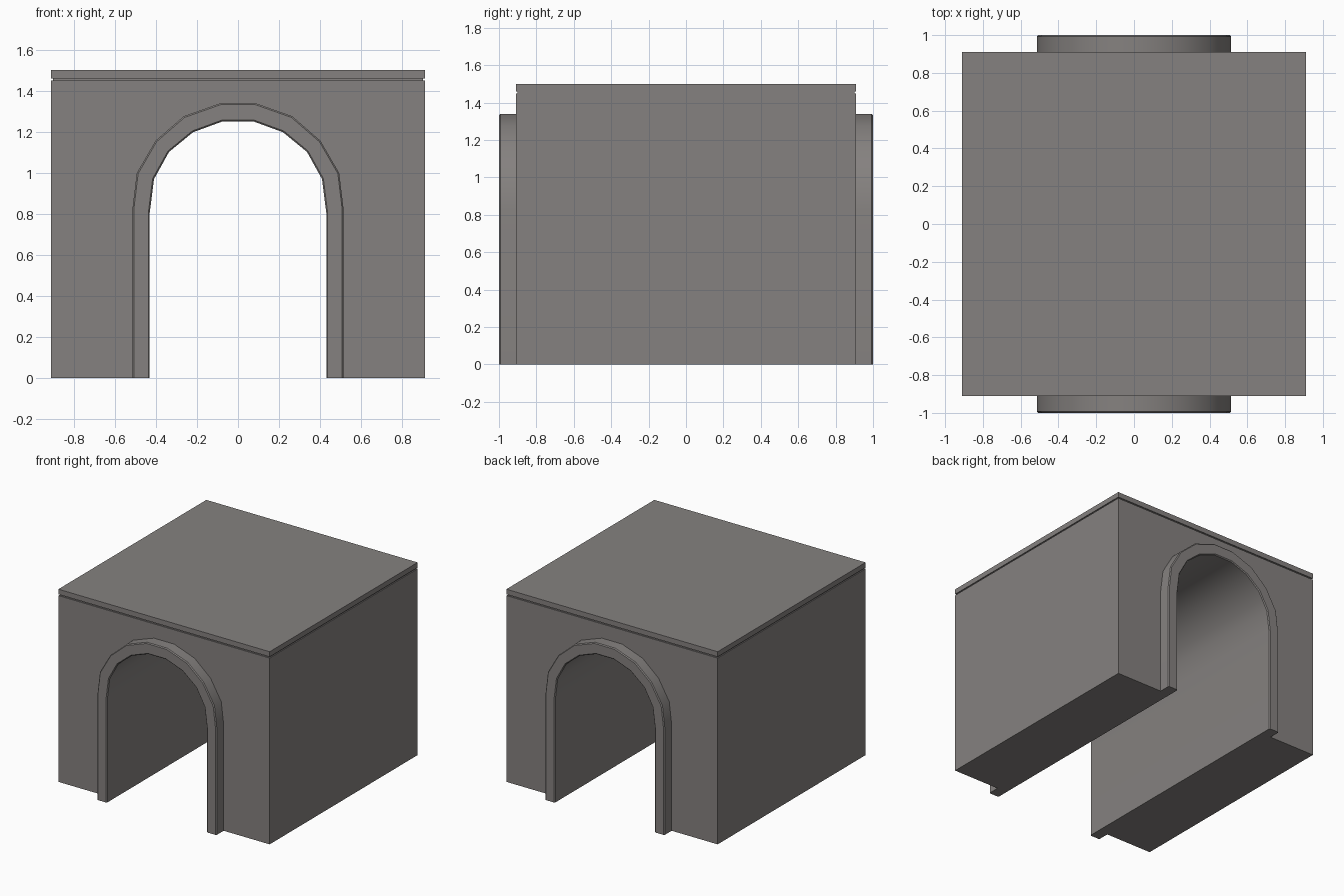
import bpy, bmesh, math

if "Cube" in bpy.data.objects:
    bpy.data.objects.remove(bpy.data.objects["Cube"])

stone = bpy.data.materials.new("warm_grey_stone")
stone.diffuse_color = (0.235, 0.221, 0.214, 1)
stone.use_nodes = True
stone.node_tree.nodes["Principled BSDF"].inputs["Base Color"].default_value = stone.diffuse_color

H = 0.91          # half width of the square block
BODY_TOP, CAP_BOTTOM, TOP = 1.45, 1.46, 1.5


def mirrored(half):
    """Right half of an arch, foot to crown, completed to the left foot."""
    return half + [(-x, z) for x, z in reversed(half)]


INNER = mirrored([(0.43, 0), (0.43, 0.805), (0.409, 0.97), (0.336, 1.102),
                  (0.219, 1.198), (0.077, 1.25)])
OUTER = mirrored([(0.514, 0), (0.514, 0.825), (0.493, 0.999), (0.402, 1.156),
                  (0.264, 1.276), (0.087, 1.339)])


def finish(name, bm, smooth=True):
    bmesh.ops.recalc_face_normals(bm, faces=bm.faces)
    mesh = bpy.data.meshes.new(name)
    bm.to_mesh(mesh)
    bm.free()
    mesh.materials.append(stone)
    ob = bpy.data.objects.new(name, mesh)
    bpy.context.collection.objects.link(ob)
    if smooth:
        bpy.ops.object.select_all(action='DESELECT')
        ob.select_set(True)
        bpy.context.view_layer.objects.active = ob
        bpy.ops.object.shade_smooth_by_angle(angle=math.radians(32))
    return ob


def box(name, half, z0, z1):
    bm = bmesh.new()
    bmesh.ops.create_cube(bm, size=1)
    for v in bm.verts:
        v.co = (v.co.x * 2 * half, v.co.y * 2 * half,
                z0 + (v.co.z + 0.5) * (z1 - z0))
    return finish(name, bm, False)


# Block with the tunnel running front to back
bm = bmesh.new()
outline = INNER + [(-H, 0), (-H, BODY_TOP), (H, BODY_TOP), (H, 0)]
face = bm.faces.new([bm.verts.new((x, -H, z)) for x, z in outline])
ext = bmesh.ops.extrude_face_region(bm, geom=[face], use_keep_orig=True)
for v in ext["geom"]:
    if isinstance(v, bmesh.types.BMVert):
        v.co.y = H
bmesh.ops.triangulate(bm, faces=[f for f in bm.faces if len(f.verts) > 4])
finish("tunnel_block", bm)

# Recessed groove and roof slab
box("roof_groove", H - 0.008, BODY_TOP, CAP_BOTTOM)
box("roof_slab", H, CAP_BOTTOM, TOP)

# Arch trim on both ends: (position across the band, depth) cross-section
SECTION = [(0, H), (0, 0.993), (0.08, 1.0), (0.92, 1.0), (1, 0.993), (1, H)]
for name, side in (("front_arch_trim", -1), ("back_arch_trim", 1)):
    bm = bmesh.new()
    rings = []
    for (xi, zi), (xo, zo) in zip(INNER, OUTER):
        rings.append([bm.verts.new((xi + (xo - xi) * t, side * d,
                                    zi + (zo - zi) * t)) for t, d in SECTION])
    for a, b in zip(rings, rings[1:]):
        for i in range(len(SECTION) - 1):
            bm.faces.new((a[i], a[i + 1], b[i + 1], b[i]))
        bm.faces.new((a[-1], a[0], b[0], b[-1]))
    bm.faces.new(rings[0])
    bm.faces.new(rings[-1])
    finish(name, bm)
